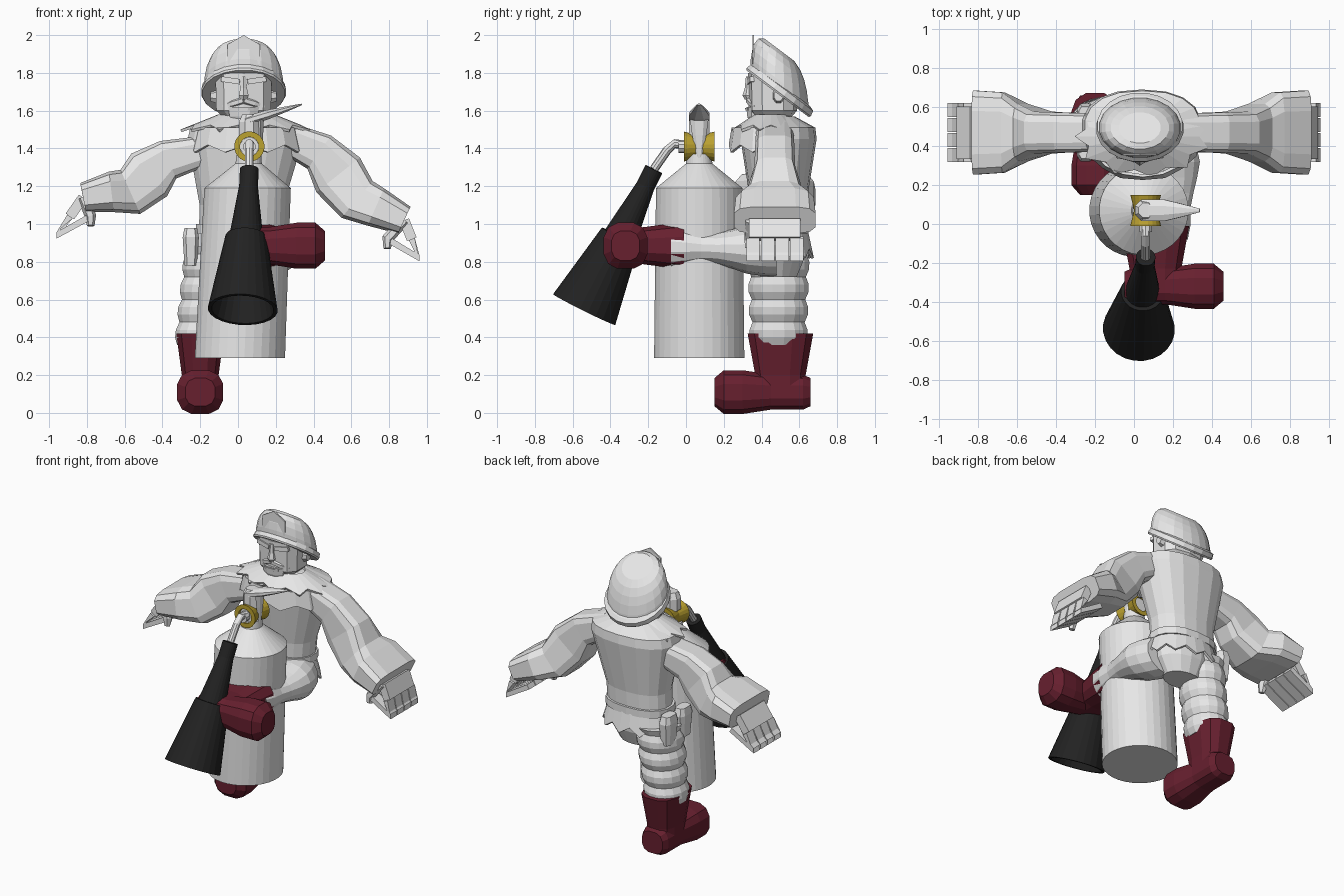
import bpy, bmesh, math
from mathutils import Vector, Matrix

cube = bpy.data.objects.get("Cube")
if cube:
    bpy.data.objects.remove(cube, do_unlink=True)


def material(name, *rgb):
    m = bpy.data.materials.new(name)
    m.use_nodes = True
    m.diffuse_color = (*rgb, 1)
    m.node_tree.nodes["Principled BSDF"].inputs["Base Color"].default_value = m.diffuse_color
    return m


WHITE = material("off_white", .8, .8, .8)
RED = material("dark_red", .135, .014, .028)
BLACK = material("black_rubber", .016, .016, .016)
YELLOW = material("brass_yellow", .5, .36, .03)
X, Y, Z = Matrix.Identity(3)


def finish(name, bm, mat=WHITE, matrix=None):
    """Turn a bmesh into a linked object."""
    bmesh.ops.recalc_face_normals(bm, faces=bm.faces[:])
    mesh = bpy.data.meshes.new(name)
    bm.to_mesh(mesh)
    bm.free()
    mesh.materials.append(mat)
    ob = bpy.data.objects.new(name, mesh)
    bpy.context.collection.objects.link(ob)
    if matrix:
        ob.matrix_world = matrix
    return ob


def bridge(bm, lower, upper):
    """Join two rings of vertices with quads."""
    for k in range(len(lower)):
        bm.faces.new((lower[k - 1], lower[k], upper[k], upper[k - 1]))


def loft(name, path, widths, heights, mat=WHITE, hint=X, axis=None, sides=12, square=1, cap=True, matrix=None):
    """Skin rings along a path; widths run along the hint direction."""
    bm = bmesh.new()
    pts = [Vector(p) for p in path]
    last = len(pts) - 1
    rings = []
    for i, (p, wide, high) in enumerate(zip(pts, widths, heights)):
        along = (axis or pts[min(i + 1, last)] - pts[max(i - 1, 0)]).normalized()
        u = (hint - along * hint.dot(along)).normalized()
        v = along.cross(u)
        ring = []
        for k in range(sides):
            angle = math.tau * (k + .5) / sides
            c, s = (math.copysign(abs(q) ** square, q) for q in (math.cos(angle), math.sin(angle)))
            ring.append(bm.verts.new(p + u * c * wide + v * s * high))
        rings.append(ring)
    for lower, upper in zip(rings, rings[1:]):
        bridge(bm, lower, upper)
    if cap:
        bm.faces.new(rings[0])
        bm.faces.new(rings[-1])
    return finish(name, bm, mat, matrix)


def turn(name, base, profile, mat=WHITE, axis=Z, flat=1.0, lean=Vector(), **options):
    """Straight part: the profile lists distance along the axis and half width."""
    axis = axis.normalized()
    hint = Y if abs(axis.x) > .5 else X
    path = [Vector(base) + (axis + lean) * h for h, r in profile]
    widths = [r for h, r in profile]
    return loft(name, path, widths, [r * flat for r in widths], mat, hint, axis, **options)


def jagged(name, center, top, low, drop, points, flat):
    """Draped cloth ring with a pointed lower edge."""
    bm = bmesh.new()
    upper, lower = [], []
    for k in range(points * 2):
        angle = math.pi * k / points
        out = Vector((math.cos(angle), math.sin(angle) * flat, 0))
        dip = 1 if k % 2 else .7
        upper.append(bm.verts.new(Vector(center) + out * top))
        lower.append(bm.verts.new(Vector(center) + out * (top + (low - top) * dip) - Z * drop * dip))
    bridge(bm, upper, lower)
    finish(name, bm).modifiers.new("thickness", "SOLIDIFY").thickness = .015


# Extinguisher tank, leaning slightly
turn("tank", (.01, .07, .29), [(0, .24), (.9, .23), (1.03, .07), (1.08, .065)], lean=X * .045, sides=32)

# Valve: brass spool, core, stem, lever and trigger
VALVE = Vector((.06, .07, 1.41))
turn("valve_ring", VALVE, [(-.08, .05), (-.08, .08), (0, .06), (.08, .08), (.08, .05), (-.08, .05)],
     YELLOW, axis=Y, sides=20, cap=False)
turn("valve_core", VALVE, [(-.06, .05), (.06, .05)], axis=Y)
turn("valve_stem", VALVE, [(.05, .06), (.13, .06), (.17, .04)], sides=8)
turn("valve_lever", VALVE + Z * .14, [(-.02, .06), (.1, .06), (.2, .035), (.29, .01)],
     axis=X + Z * .3, flat=.45, sides=8)
turn("valve_trigger", VALVE + X * .06, [(-.06, .005), (.06, .015), (.15, .02)], flat=2.5, sides=6)

# Discharge pipe and horn
HORN = Vector((.06, -.17, 1.29))
bend = [VALVE, VALVE - Y * .13 + Z * .015, HORN + Y * .07 + Z * .1, HORN]
loft("pipe", bend, [.024] * 4, [.024] * 4, sides=10)
turn("pipe_flange", VALVE - Y * .07, [(0, .034), (.04, .034)], axis=-Y, sides=10)
turn("horn", HORN, [(0, .05), (.1, .05), (.4, .09), (.4, .11), (.83, .185), (.83, .165), (.6, .11)],
     BLACK, axis=Vector((-.035, -.37, -.745)), sides=24)

# One boot shape: the right stands, the left lies around the tank
standing = Matrix.Translation((-.2, .5, 0))
wrapped = Matrix.Translation((.11, -.43, .885)) @ Matrix((-Z, -X, Y)).transposed().to_4x4()
for side, place in (("right", standing), ("left", wrapped)):
    turn(side + "_boot_foot", Z * .11, [(-.16, .08), (-.12, .1), (.05, .1), (.2, .125), (.3, .125), (.35, .08)],
         RED, axis=-Y, flat=.95, square=.75, matrix=place)
    turn(side + "_boot_shaft", Z * .1, [(0, .1), (.1, .1), (.32, .13)], RED, flat=1.37, square=.75, matrix=place)

# Trouser legs: gathered folds on the straight one, a bow around the tank on the other
folds = [(k * .04, .125 + k * .001 + (.015 if k % 3 else 0)) for k in range(14)]
turn("right_leg", (-.2, .49, .36), folds, flat=1.1, lean=X * .13, sides=16)
thick = [.15, .13, .1, .1, .12, .15, .16, .16]
bow = [(.13 + .08 * math.sin(k * math.pi / 7), k * .08 - .08, .88 - k * .003) for k in range(8)]
loft("left_leg", bow, thick, [r * .85 for r in thick], axis=Y, sides=14)

# Coat, skirt, belt and pouches
WAIST = Vector((.01, .49, .95))
turn("pelvis", WAIST, [(-.23, .14), (-.13, .2), (.03, .22)], flat=.7, sides=16)
turn("coat", WAIST, [(0, .22), (.15, .225), (.5, .31), (.56, .3), (.62, .13)],
     flat=.65, lean=X * .06, sides=18, square=.85)
jagged("coat_skirt", WAIST + Z * .03, .22, .27, .16, 11, .7)
turn("belt", WAIST, [(0, .235), (.05, .235)], flat=.68, sides=18, square=.85)
for y in (-.1, .06):
    turn("belt_pouch", WAIST + Vector((-.26, y, -.17)), [(0, .035), (.15, .045), (.2, .035)],
         flat=1.6, sides=8, square=.6)
jagged("coat_cape", WAIST + Vector((.035, -.04, .63)), .15, .35, .08, 11, .6)
jagged("coat_lapels", WAIST + Vector((.035, -.06, .56)), .27, .3, .13, 8, .7)
jagged("collar", WAIST + Vector((.025, -.04, .63)), .1, .22, .09, 8, .9)

# Sleeves widening to flat cuffs, with curled hands
for s, side in ((1, "left"), (-1, "right")):
    reach = (.2, .4, .5, .6, .7, .85)
    level = (1.43, 1.36, 1.26, 1.15, 1.13, 1.08)
    arm = [Vector((.03 + s * d, .47, z + s * (.04 - k * .02))) for k, (d, z) in enumerate(zip(reach, level))]
    loft(side + "_sleeve", arm, (.1, .105, .11, .15, .21, .22), (.08, .11, .15, .13, .11, .08), hint=Y, square=.5)
    wrist = arm[-1]
    tip = wrist + X * (s * .11 - .03) - Z * .2
    heel = wrist - X * (s * .065 + .025) - Z * .1
    knuckle = (wrist + tip) / 2
    loft(side + "_palm", [wrist, knuckle], (.15, .15), (.03, .03), hint=Y, sides=4, square=.3)
    for k in range(4):
        shift = Y * (k * .077 - .115)
        loft(f"{side}_finger_{k + 1}", [p + shift for p in (knuckle, tip, heel)],
             [.05] * 3, [.024] * 3, hint=Y, sides=4)
    thumb = [wrist - Y * .12, heel - Y * .13, heel - Y * .14 - Z * .05]
    loft(side + "_thumb", thumb, (.04, .035, .02), (.03, .03, .02), hint=Y, sides=6)

# Head and face
HEAD = Vector((.03, .46, 1.5))
FACE = HEAD - Y * .125
turn("head", HEAD, [(0, .09), (.05, .1), (.1, .15), (.3, .155)], flat=.85, sides=10, square=.7)
turn("nose", FACE + Z * .16, [(0, .02), (.02, .03), (.06, .02), (.12, .015)], flat=1.2, sides=6)
turn("chin", FACE + Vector((0, .03, .04)), [(0, .06), (.03, .08), (.08, .09)], flat=.55, sides=8)
turn("mouth", FACE + Z * .1, [(0, .055), (.015, .06)], flat=.4, sides=8)
for s in (1, -1):
    turn("moustache", FACE + Z * .155, [(0, .02), (.06, .022), (.12, .01)],
         axis=Vector((s, .3, -.3)), sides=6)
    turn("brow", FACE + Z * .25, [(.02, .02), (.12, .02)], axis=Vector((s, .15, .15)), sides=4)
    turn("ear", HEAD + Vector((s * .14, .03, .18)), [(0, .035), (.035, .025)], axis=X * s, flat=1.3, sides=8)

# Helmet tilted back, with rim and front plate
TILT = Vector((0, .6, .8))
arc = [k * math.pi / 12 for k in range(6)]
turn("helmet_dome", HEAD + Vector((0, .035, .2)), [(.23 * math.sin(a), .213 * math.cos(a) ** .5) for a in arc],
     axis=TILT, flat=.92, lean=Z - TILT, sides=20)
turn("helmet_rim", HEAD + Vector((0, .025, .19)), [(0, .22), (.01, .226), (.04, .22), (.05, .19)],
     axis=TILT, flat=.95, sides=20)
turn("helmet_plate", HEAD + Vector((0, -.108, .4)), [(0, .1), (.009, .1)], axis=Y, sides=6)
